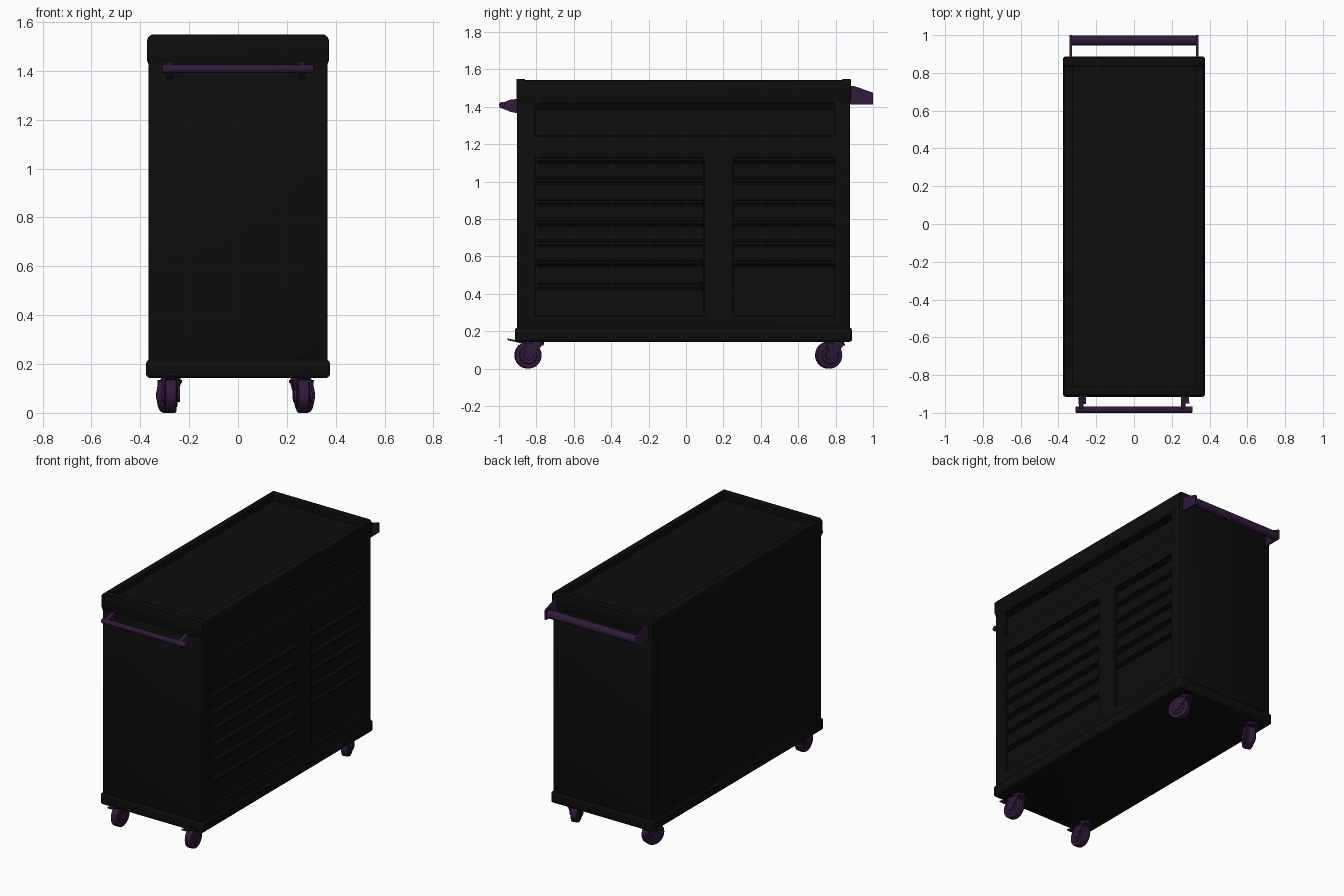
import bpy, bmesh, math
from mathutils import Matrix, Vector

if "Cube" in bpy.data.objects:
    bpy.data.objects.remove(bpy.data.objects["Cube"])


def material(name, rgb):
    m = bpy.data.materials.new(name)
    m.diffuse_color = (*rgb, 1)
    m.use_nodes = True
    m.node_tree.nodes["Principled BSDF"].inputs["Base Color"].default_value = m.diffuse_color
    return m


BLACK = material("black_paint", (0.004, 0.004, 0.004))
PURPLE = material("dark_purple", (0.03, 0.01, 0.045))


def finish(ob, mat, bevel=0.0, segs=2):
    ob.data.materials.append(mat)
    bpy.ops.object.select_all(action='DESELECT')
    ob.select_set(True)
    bpy.context.view_layer.objects.active = ob
    if bevel:
        b = ob.modifiers.new("bevel", 'BEVEL')
        b.width, b.segments, b.limit_method = bevel, segs, 'ANGLE'
        bpy.ops.object.modifier_apply(modifier=b.name)
    bpy.ops.object.shade_smooth_by_angle(angle=math.radians(35))
    return ob


def from_bm(name, bm):
    bmesh.ops.recalc_face_normals(bm, faces=bm.faces)
    me = bpy.data.meshes.new(name)
    bm.to_mesh(me)
    bm.free()
    ob = bpy.data.objects.new(name, me)
    bpy.context.collection.objects.link(ob)
    return ob


def box(name, x, y, z, mat=BLACK, bevel=0.0, segs=2):
    bm = bmesh.new()
    bmesh.ops.create_cube(bm, size=1)
    for v in bm.verts:
        v.co = [r[0] + (c + 0.5) * (r[1] - r[0]) for c, r in zip(v.co, (x, y, z))]
    return finish(from_bm(name, bm), mat, bevel, segs)


def prism(name, pts, lo, hi, axis, mat=BLACK, bevel=0.0):
    """Extrude a profile: (y, z) points along x, or (x, z) points along y."""
    bm = bmesh.new()
    at = (lambda p, t: (t, p[0], p[1])) if axis == 'x' else (lambda p, t: (p[0], t, p[1]))
    a = [bm.verts.new(at(p, lo)) for p in pts]
    b = [bm.verts.new(at(p, hi)) for p in pts]
    bm.faces.new(a)
    bm.faces.new(b)
    for i in range(len(pts)):
        j = (i + 1) % len(pts)
        bm.faces.new((a[i], a[j], b[j], b[i]))
    return finish(from_bm(name, bm), mat, bevel)


def cyl(name, r1, r2, p, q, mat=PURPLE, n=24, bevel=0.0):
    p, q = Vector(p), Vector(q)
    bm = bmesh.new()
    bmesh.ops.create_cone(bm, cap_ends=True, segments=n, radius1=r1, radius2=r2, depth=(q - p).length)
    rot = (q - p).to_track_quat('Z', 'Y').to_matrix().to_4x4()
    bm.transform(Matrix.Translation((p + q) / 2) @ rot)
    return finish(from_bm(name, bm), mat, bevel)


def cut(target, *ranges):
    cutter = box("cutter", *ranges)
    cutter.hide_render = True
    m = target.modifiers.new("cut", 'BOOLEAN')
    m.operation, m.object, m.solver = 'DIFFERENCE', cutter, 'EXACT'
    bpy.ops.object.select_all(action='DESELECT')
    bpy.context.view_layer.objects.active = target
    target.select_set(True)
    bpy.ops.object.modifier_apply(modifier=m.name)
    bpy.data.objects.remove(cutter)


# Cabinet body with drawer openings and a recessed rear panel
body = box("cabinet_body", (-0.367, 0.367), (-0.904, 0.878), (0.18, 1.44), bevel=0.012)
LEFT, RIGHT, BANK_Z = (-0.81, 0.10), (0.25, 0.80), (0.28, 1.13)
for yr, zr in ((LEFT, BANK_Z), (RIGHT, BANK_Z), ((-0.81, 0.80), (1.24, 1.42))):
    cut(body, (0.335, 0.5), yr, zr)
cut(body, (-0.5, -0.361), (-0.85, 0.82), (0.26, 1.40))
finish(body, BLACK)

# Top tray with a shallow recess and raised end lips
tray = box("top_tray", (-0.372, 0.372), (-0.907, 0.881), (1.425, 1.542), bevel=0.016)
cut(tray, (-0.325, 0.325), (-0.86, 0.835), (1.505, 1.7))
finish(tray, BLACK)
for label, y0, y1 in (("front", -0.907, -0.86), ("back", 0.835, 0.881)):
    prism(label + "_top_lip", [(-0.372, 1.45), (0.372, 1.45), (0.372, 1.53), (0.355, 1.548),
                               (-0.355, 1.548), (-0.372, 1.53)], y0, y1, 'y', bevel=0.004)

# Base bumper
box("base_bumper", (-0.376, 0.376), (-0.915, 0.888), (0.143, 0.218), bevel=0.015, segs=3)


# Drawers with a full-width finger lip along the top edge
def drawer(name, yr, z0, z1):
    z0, z1 = z0 + 0.004, z1 - 0.004
    prof = [(0.333, z0), (0.352, z0), (0.352, z1 - 0.032), (0.343, z1 - 0.024), (0.350, z1 - 0.018),
            (0.364, z1 - 0.022), (0.367, z1 - 0.014), (0.360, z1 - 0.003), (0.350, z1), (0.333, z1)]
    prism(name, prof, yr[0] + 0.005, yr[1] - 0.005, 'y')


for bank, yr, levels in (
        ("left", LEFT, (1.13, 1.02, 0.905, 0.795, 0.685, 0.58, 0.455, 0.28)),
        ("right", RIGHT, (1.13, 1.02, 0.905, 0.795, 0.685, 0.58, 0.28))):
    for i in range(len(levels) - 1):
        drawer(f"{bank}_drawer_{i + 1}", yr, levels[i + 1], levels[i])
drawer("wide_top_drawer", (-0.81, 0.80), 1.24, 1.42)

# Push handle at the back end
for s in (-1, 1):
    prism("push_handle_plate", [(0.875, 1.51), (0.90, 1.51), (1.0, 1.475), (1.0, 1.412), (0.875, 1.412)],
          s * 0.335 - 0.006, s * 0.335 + 0.006, 'x', PURPLE)
cyl("push_handle_bar", 0.027, 0.027, (-0.335, 0.972, 1.443), (0.335, 0.972, 1.443))

# Rail at the front end
cyl("front_rail", 0.017, 0.017, (-0.31, -0.983, 1.408), (0.31, -0.983, 1.408), bevel=0.004)
for x in (-0.28, 0.26):
    prism("front_rail_bracket", [(-0.90, 1.365), (-0.90, 1.442), (-0.94, 1.437), (-0.985, 1.42),
                                 (-0.985, 1.392), (-0.94, 1.373)], x - 0.012, x + 0.012, 'x', PURPLE)


# Casters: tyre, hub, fork and swivel, plus a brake pedal on the front pair
def caster(name, x, y, turn, brake):
    c = (-0.045, 0.072)
    parts = [
        cyl(name + "_tyre", 0.072, 0.072, (-0.023, *c), (0.023, *c), n=32, bevel=0.008),
        cyl(name + "_hub", 0.028, 0.028, (-0.038, *c), (0.038, *c), n=16),
        cyl(name + "_swivel", 0.042, 0.038, (0, 0, 0.128), (0, 0, 0.15)),
        box(name + "_crown", (-0.036, 0.036), (-0.06, 0.035), (0.143 - 0.02, 0.134), PURPLE)]
    parts[3].scale.z = 1
    for s in (-1, 1):
        lo, hi = sorted((s * 0.028, s * 0.035))
        parts.append(prism(name + "_fork", [(-0.065, 0.134), (0.035, 0.134), (-0.025, 0.06), (-0.06, 0.055)],
                           lo, hi, 'x', PURPLE))
        lo, hi = sorted((s * 0.018, s * 0.025))
        parts.append(cyl(name + "_wheel_disc", 0.05, 0.045, (s * 0.02, *c), (s * 0.027, *c)))
    if brake:
        parts.append(prism(name + "_brake", [(-0.05, 0.148), (-0.05, 0.13), (-0.11, 0.142), (-0.152, 0.152),
                                             (-0.152, 0.16), (-0.11, 0.152)], -0.02, 0.02, 'x', PURPLE))
    m = Matrix.Translation((x, y, 0)) @ Matrix.Rotation(math.radians(turn), 4, 'Z')
    for p in parts:
        p.data.transform(m)


caster("front_left_caster", -0.275, -0.80, 0, True)
caster("front_right_caster", 0.26, -0.80, 5, True)
caster("back_left_caster", -0.275, 0.805, -20, False)
caster("back_right_caster", 0.255, 0.805, 20, False)
